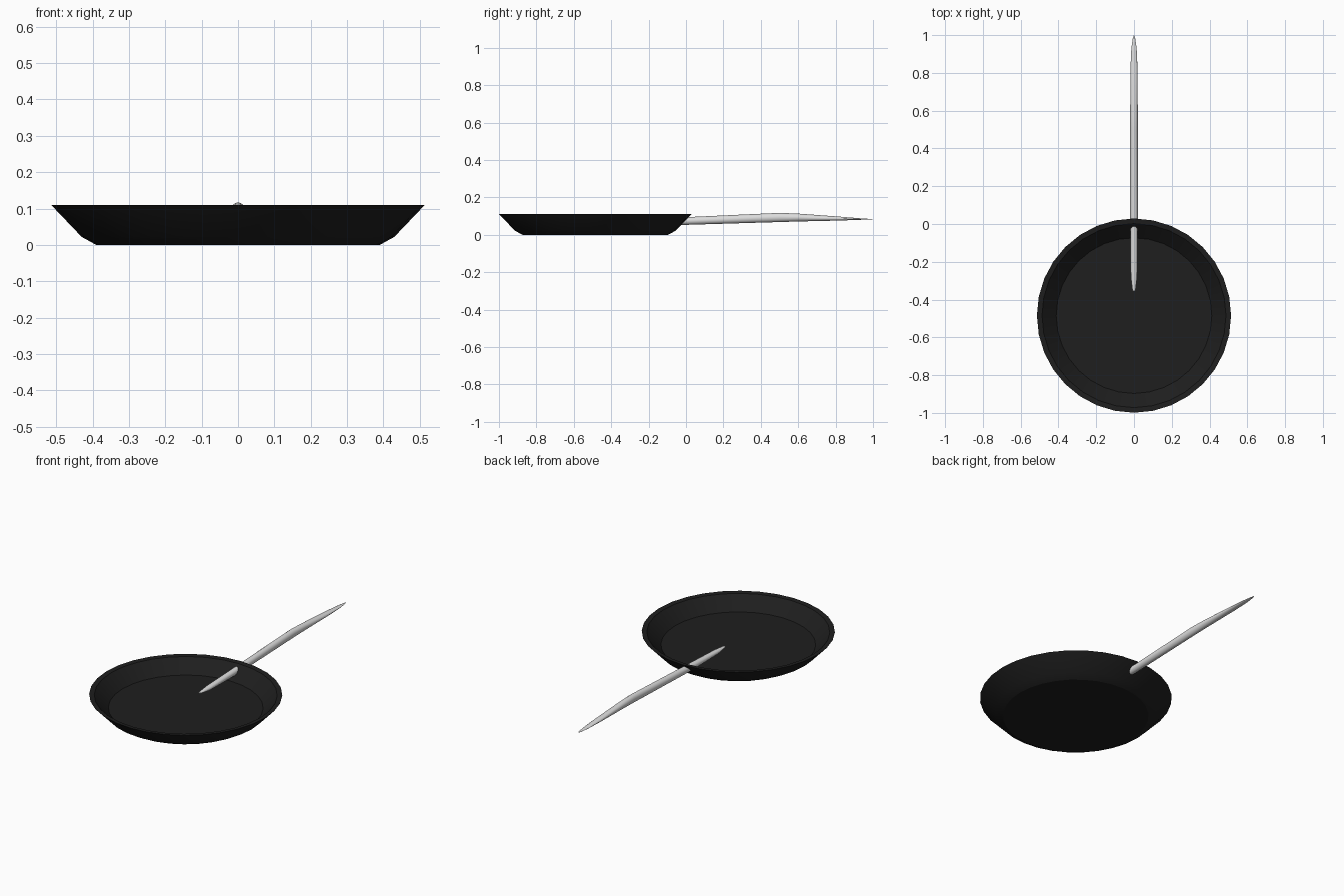
import bpy, bmesh, math

if "Cube" in bpy.data.objects:
    bpy.data.objects.remove(bpy.data.objects["Cube"], do_unlink=True)


def make_material(name, value):
    mat = bpy.data.materials.new(name)
    mat.use_nodes = True
    colour = (value, value, value, 1)
    mat.diffuse_color = colour
    mat.node_tree.nodes["Principled BSDF"].inputs["Base Color"].default_value = colour
    return mat


def loft(name, rings, mat, angle):
    """Skin a list of closed rings and cap both ends."""
    bm = bmesh.new()
    loops = [[bm.verts.new(p) for p in ring] for ring in rings]
    n = len(loops[0])
    for a, b in zip(loops, loops[1:]):
        for i in range(n):
            j = (i + 1) % n
            bm.faces.new((a[i], a[j], b[j], b[i]))
    bm.faces.new(loops[0])
    bm.faces.new(loops[-1])
    bmesh.ops.recalc_face_normals(bm, faces=bm.faces)
    mesh = bpy.data.meshes.new(name)
    bm.to_mesh(mesh)
    bm.free()
    mesh.materials.append(mat)
    obj = bpy.data.objects.new(name, mesh)
    bpy.context.collection.objects.link(obj)
    bpy.ops.object.select_all(action="DESELECT")
    obj.select_set(True)
    bpy.context.view_layer.objects.active = obj
    bpy.ops.object.shade_smooth_by_angle(angle=math.radians(angle))
    return obj


def circle(count):
    return [(math.cos(2 * math.pi * i / count), math.sin(2 * math.pi * i / count))
            for i in range(count)]


black = make_material("black iron", 0.013)
steel = make_material("light steel", 0.72)

# Deep pan: outside wall, rim, inside wall, cooking floor (radius, height)
pan_centre = -0.485
pan_profile = [(0.39, 0), (0.43, 0.022), (0.514, 0.11),
               (0.487, 0.107), (0.412, 0.033)]
loft("pan", [[(r * c, pan_centre + r * s, z) for c, s in circle(32)]
             for r, z in pan_profile], black, 25)

# Long handle running through the wall (y, half width, bottom, top)
handle_sections = [(-0.355, 0.008, 0.066, 0.075), (-0.28, 0.017, 0.057, 0.081),
                   (0, 0.02, 0.053, 0.094),
                   (0.5, 0.02, 0.068, 0.117), (0.6, 0.02, 0.071, 0.113),
                   (0.82, 0.019, 0.076, 0.097), (0.93, 0.014, 0.08, 0.088),
                   (0.98, 0.007, 0.082, 0.085), (1, 0.001, 0.083, 0.084)]
loft("handle", [[(w * c, y, (lo + hi) / 2 + s * (hi - lo) / 2) for c, s in circle(16)]
                for y, w, lo, hi in handle_sections], steel, 40)
